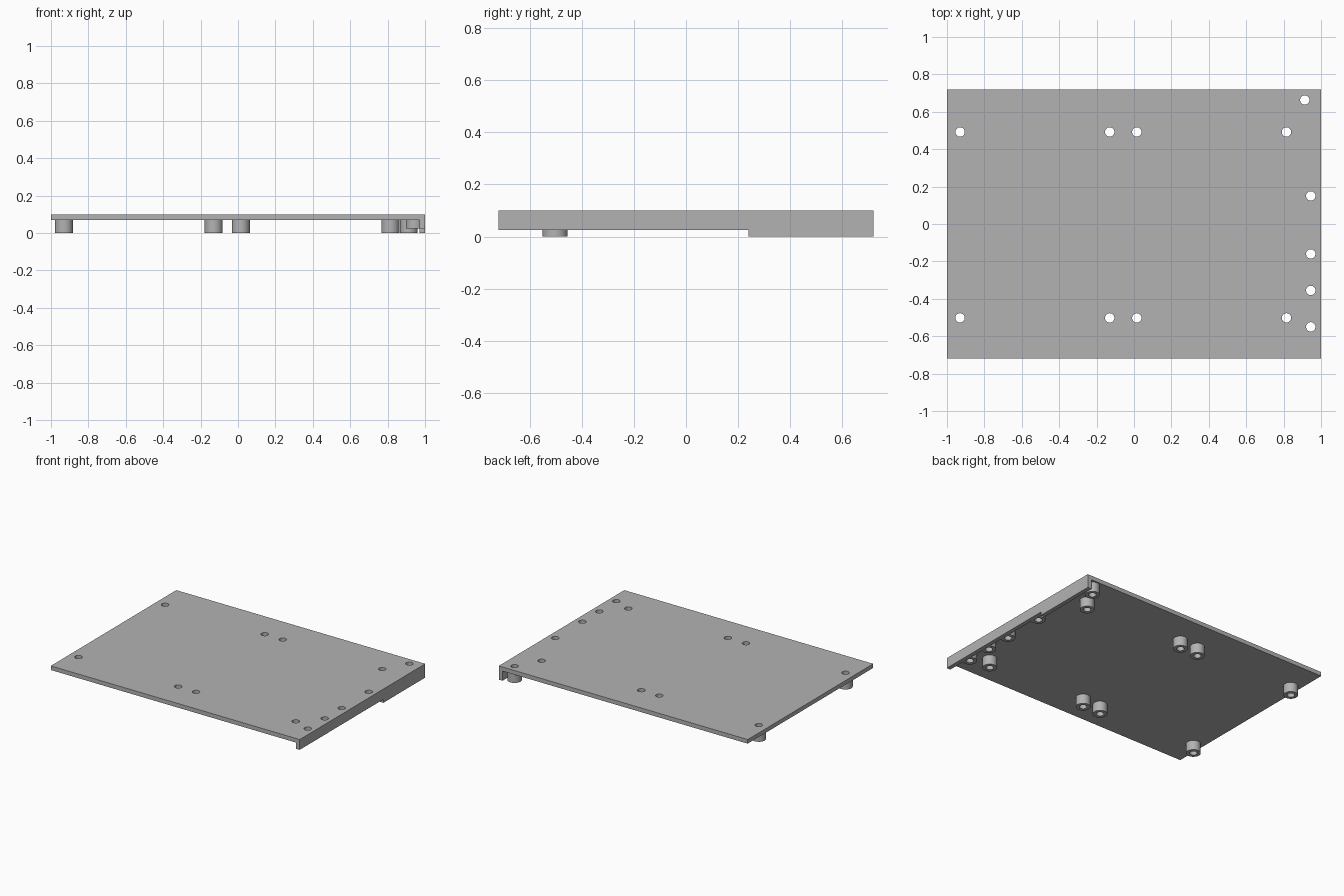
import bpy, bmesh, math

cube = bpy.data.objects.get("Cube")
if cube:
    bpy.data.objects.remove(cube, do_unlink=True)

HALF_Y, TOP, UNDER, RIM = 0.72, 0.10, 0.07, 0.025
BOSS_R, HOLE_R, SIDES = 0.048, 0.025, 32

grey = bpy.data.materials.new("plain grey")
grey.use_nodes = True
colour = (0.45, 0.45, 0.45, 1)
grey.diffuse_color = colour
grey.node_tree.nodes["Principled BSDF"].inputs["Base Color"].default_value = colour


def finish(name, bm):
    bmesh.ops.recalc_face_normals(bm, faces=bm.faces[:])
    mesh = bpy.data.meshes.new(name)
    bm.to_mesh(mesh)
    bm.free()
    mesh.materials.append(grey)
    obj = bpy.data.objects.new(name, mesh)
    bpy.context.collection.objects.link(obj)
    return obj


def select(obj):
    bpy.ops.object.select_all(action='DESELECT')
    obj.select_set(True)
    bpy.context.view_layer.objects.active = obj


def smooth(obj):
    select(obj)
    bpy.ops.object.shade_smooth_by_angle(angle=math.radians(30))


def prism(name, outline, axis, low, high):
    """Extrude an outline along x (axis 0) or z (axis 2)."""
    bm = bmesh.new()
    place = (lambda a, b: (low, a, b)) if axis == 0 else (lambda a, b: (a, b, low))
    face = bm.faces.new([bm.verts.new(place(a, b)) for a, b in outline])
    moved = bmesh.ops.extrude_face_region(bm, geom=[face])["geom"]
    offset = [0, 0, 0]
    offset[axis] = high - low
    bmesh.ops.translate(bm, vec=offset,
                        verts=[v for v in moved if isinstance(v, bmesh.types.BMVert)])
    return finish(name, bm)


def boss(name, x, y, bottom):
    """Hollow round standoff hanging under the plate."""
    bm = bmesh.new()
    rings = []
    for radius, z in ((BOSS_R, UNDER), (BOSS_R, bottom), (HOLE_R, bottom), (HOLE_R, UNDER)):
        angles = [math.tau * i / SIDES for i in range(SIDES)]
        rings.append([bm.verts.new((x + radius * math.cos(a), y + radius * math.sin(a), z))
                      for a in angles])
    for k in range(4):
        a, b = rings[k], rings[(k + 1) % 4]
        for i in range(SIDES):
            j = (i + 1) % SIDES
            bm.faces.new((a[i], a[j], b[j], b[i]))
    smooth(finish(name, bm))


# Mounting positions: x, y and bottom height
feet = [(x, y, 0) for x in (-0.93, -0.13, 0.015, 0.815) for y in (-0.502, 0.492)]
edge = [(0.945, y, RIM) for y in (-0.55, -0.355, -0.16, 0.15)]
corner = [(0.913, 0.663, 0)]
mounts = feet + edge + corner

# Top plate with drilled holes
plate = prism("top_plate", [(-1, -HALF_Y), (1, -HALF_Y), (1, HALF_Y), (-1, HALF_Y)],
              2, UNDER, TOP)
bm = bmesh.new()
for x, y, _ in mounts:
    made = bmesh.ops.create_cone(bm, cap_ends=True, segments=SIDES, radius1=HOLE_R,
                                 radius2=HOLE_R, depth=0.2)
    bmesh.ops.translate(bm, verts=made["verts"], vec=(x, y, UNDER))
drills = finish("hole_cutter", bm)
drills.hide_render = True
cut = plate.modifiers.new("holes", 'BOOLEAN')
cut.object = drills
cut.solver = 'EXACT'
select(plate)
bpy.ops.object.modifier_apply(modifier=cut.name)
bpy.data.objects.remove(drills, do_unlink=True)
smooth(plate)

# Stepped side wall, deeper toward the back
prism("side_wall", [(-HALF_Y, UNDER), (-HALF_Y, RIM), (0.24, RIM), (0.24, 0),
                    (HALF_Y, 0), (HALF_Y, UNDER)], 0, 0.97, 1)

# Standoffs
for group, spots in (("foot", feet), ("edge_boss", edge), ("corner_boss", corner)):
    for n, (x, y, bottom) in enumerate(spots, 1):
        boss(f"{group}_{n}", x, y, bottom)
